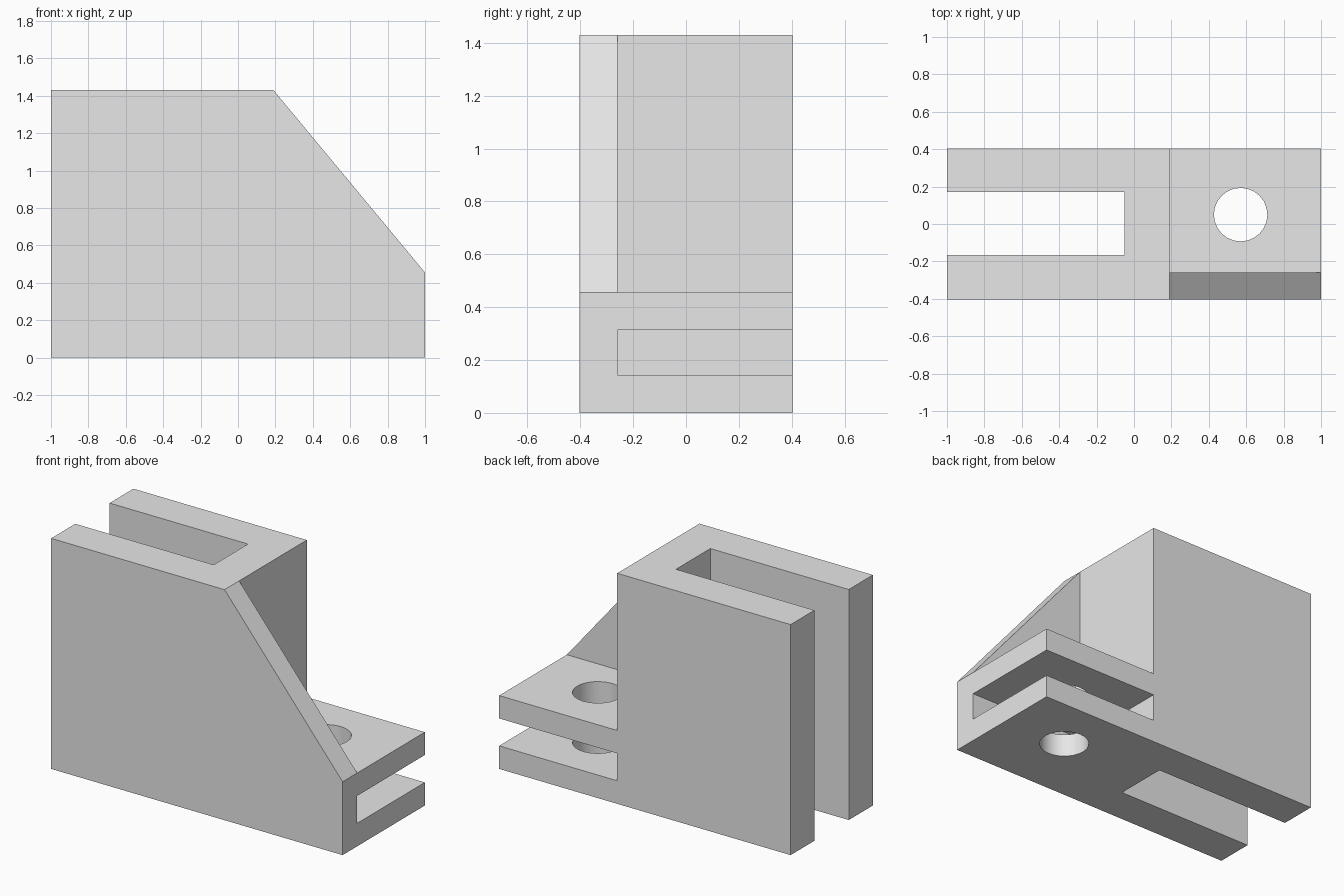
import bpy
import bmesh
from mathutils import Matrix, Vector

default = bpy.data.objects.get("Cube")
if default:
    bpy.data.objects.remove(default, do_unlink=True)

# Main dimensions
HALF_Y = 0.403
TOP = 1.43
SHOULDER = 0.19      # right face of the tall block
PLATE_TOP = 0.455
WEB_Y = -0.26        # inner face of the sloping web
OVER = 0.2           # cutter overshoot

grey = bpy.data.materials.new("light_grey")
grey.use_nodes = True
colour = (0.8, 0.8, 0.8, 1)
grey.diffuse_color = colour
grey.node_tree.nodes["Principled BSDF"].inputs["Base Color"].default_value = colour


def make_object(name, bm):
    bmesh.ops.recalc_face_normals(bm, faces=bm.faces)
    mesh = bpy.data.meshes.new(name)
    bm.to_mesh(mesh)
    bm.free()
    mesh.materials.append(grey)
    obj = bpy.data.objects.new(name, mesh)
    bpy.context.collection.objects.link(obj)
    return obj


def box(name, low, high):
    low, high = Vector(low), Vector(high)
    bm = bmesh.new()
    place = Matrix.Translation((low + high) / 2) @ Matrix.Diagonal((high - low).to_4d())
    bmesh.ops.create_cube(bm, size=1, matrix=place)
    return make_object(name, bm)


def cylinder(name, centre, radius, depth):
    bm = bmesh.new()
    bmesh.ops.create_cone(bm, cap_ends=True, segments=24, radius1=radius,
                          radius2=radius, depth=depth,
                          matrix=Matrix.Translation(centre))
    return make_object(name, bm)


# Bracket body: side outline extruded across the full depth
outline = [(-1, 0), (1, 0), (1, PLATE_TOP), (SHOULDER, TOP), (-1, TOP)]
bm = bmesh.new()
face = bm.faces.new([bm.verts.new((x, -HALF_Y, z)) for x, z in outline])
side = bmesh.ops.extrude_face_region(bm, geom=[face])
bmesh.ops.translate(bm, vec=(0, 2 * HALF_Y, 0),
                    verts=[g for g in side["geom"] if isinstance(g, bmesh.types.BMVert)])
body = make_object("bracket_body", bm)

# Cuts: space behind the web, gap between plates, upright slot, pin hole
cutters = [
    box("web_cutter", (SHOULDER, WEB_Y, PLATE_TOP), (1 + OVER, HALF_Y + OVER, TOP + OVER)),
    box("gap_cutter", (SHOULDER, WEB_Y, 0.143), (1 + OVER, HALF_Y + OVER, 0.313)),
    box("slot_cutter", (-1 - OVER, -0.167, -OVER), (-0.05, 0.17, TOP + OVER)),
    cylinder("hole_cutter", (0.57, 0.05, 0.25), 0.143, 1),
]

bpy.ops.object.select_all(action="DESELECT")
bpy.context.view_layer.objects.active = body
body.select_set(True)
for cutter in cutters:
    cutter.hide_render = True
    cut = body.modifiers.new(cutter.name, "BOOLEAN")
    cut.operation = "DIFFERENCE"
    cut.solver = "EXACT"
    cut.object = cutter
    bpy.ops.object.modifier_apply(modifier=cut.name)
    bpy.data.objects.remove(cutter, do_unlink=True)

bpy.ops.object.shade_smooth_by_angle(angle=0.52)
